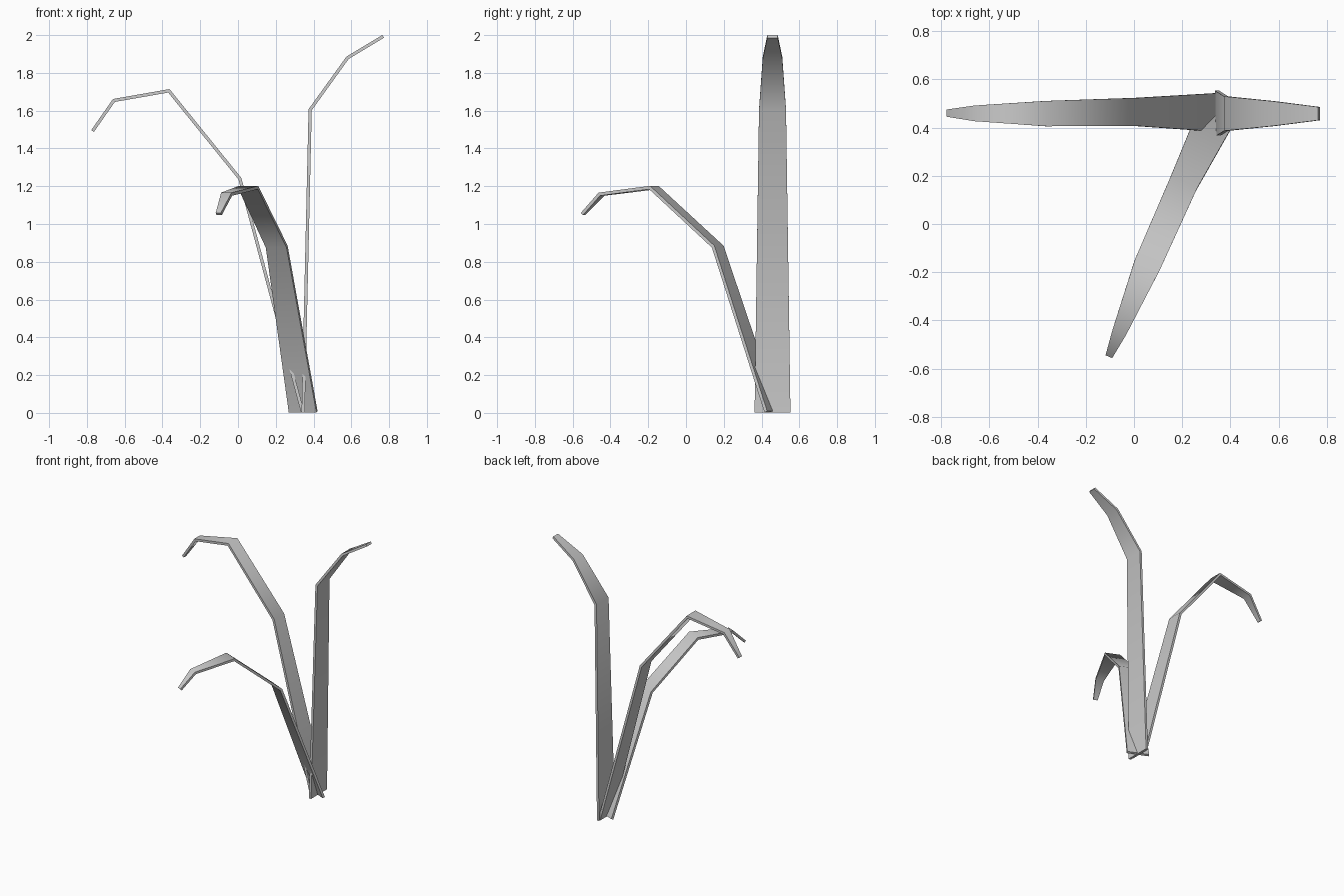
import bpy, bmesh, math
from mathutils import Vector

if "Cube" in bpy.data.objects:
    bpy.data.objects.remove(bpy.data.objects["Cube"])


def leaf(name, path, widths, side, thick=0.017):
    """Thin strap leaf: a rectangular section swept along a bent path with mitred joints."""
    pts = [Vector(p) for p in path]
    side = Vector(side).normalized()
    bm = bmesh.new()
    rings = []
    for i, (p, w) in enumerate(zip(pts, widths)):
        d_in = (p - pts[i - 1]).normalized() if i else (pts[1] - p).normalized()
        d_out = (pts[i + 1] - p).normalized() if i < len(pts) - 1 else d_in
        tangent = (d_in + d_out).normalized()
        mitre = tangent.dot(d_in)
        up = side.cross(tangent).normalized() * (thick / 2 / mitre)
        s = side * w / 2
        rings.append([bm.verts.new(p + a * s + b * up)
                      for a, b in ((-1, -1), (1, -1), (1, 1), (-1, 1))])
    for a, b in zip(rings, rings[1:]):
        for k in range(4):
            n = (k + 1) % 4
            bm.faces.new((a[k], a[n], b[n], b[k]))
    bm.faces.new(rings[0][::-1])
    bm.faces.new(rings[-1])
    bmesh.ops.recalc_face_normals(bm, faces=bm.faces[:])
    me = bpy.data.meshes.new(name)
    bm.to_mesh(me)
    bm.free()
    ob = bpy.data.objects.new(name, me)
    bpy.context.collection.objects.link(ob)
    bpy.ops.object.select_all(action='DESELECT')
    ob.select_set(True)
    bpy.context.view_layer.objects.active = ob
    bpy.ops.object.shade_smooth_by_angle(angle=math.radians(65))
    return ob


# Tall upright leaf bending right
leaf("tall_leaf",
     [(0.345, 0.458, 0.002), (0.382, 0.458, 1.605), (0.58, 0.458, 1.88), (0.768, 0.458, 1.993)],
     [0.19, 0.143, 0.103, 0.055], (0, 1, 0))

# Arching leaf bending left
leaf("left_leaf",
     [(0.342, 0.463, 0.004), (0.01, 0.465, 1.24), (-0.366, 0.458, 1.705),
      (-0.657, 0.459, 1.654), (-0.77, 0.46, 1.492)],
     [0.16, 0.117, 0.105, 0.065, 0.03], (0, 1, 0))

# Short arching leaf bending to the front
leaf("front_leaf",
     [(0.345, 0.455, 0.006), (0.205, 0.168, 0.88), (0.055, -0.17, 1.193),
      (-0.06, -0.447, 1.158), (-0.102, -0.545, 1.053)],
     [0.16, 0.12, 0.112, 0.06, 0.03], (0.914, -0.405, 0))
